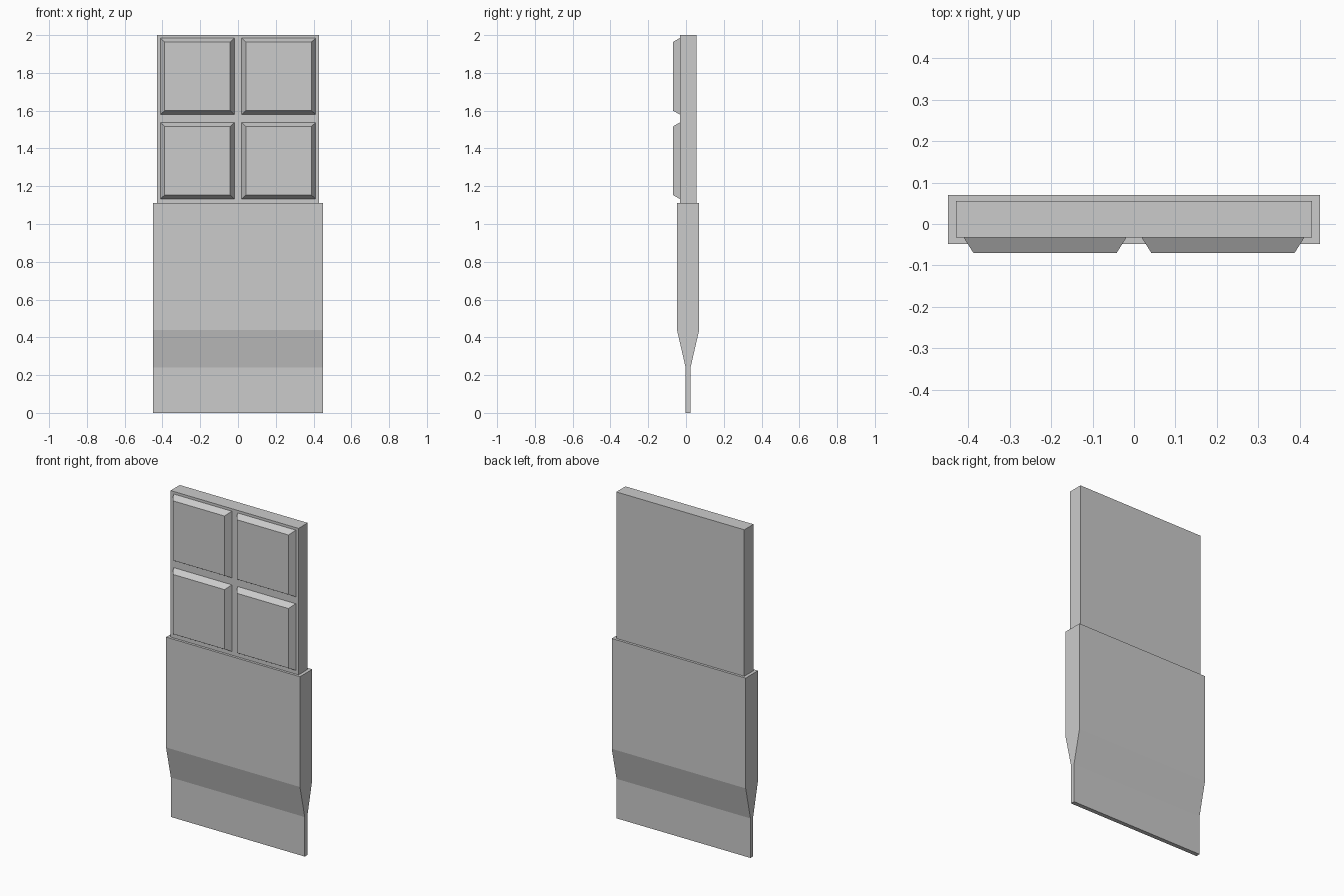
import bpy
import bmesh

cube = bpy.data.objects.get("Cube")
if cube:
    bpy.data.objects.remove(cube, do_unlink=True)

grey = bpy.data.materials.new("plain_grey")
grey.use_nodes = True
colour = (0.6, 0.6, 0.6, 1)
grey.diffuse_color = colour
grey.node_tree.nodes["Principled BSDF"].inputs["Base Color"].default_value = colour


def loft(name, rings):
    """Join matching rings of points with flat sides and cap both ends."""
    bm = bmesh.new()
    loops = [[bm.verts.new(p) for p in ring] for ring in rings]
    for a, b in zip(loops, loops[1:]):
        for i in range(len(a)):
            j = (i + 1) % len(a)
            bm.faces.new((a[i], a[j], b[j], b[i]))
    bm.faces.new(loops[0])
    bm.faces.new(loops[-1])
    bmesh.ops.recalc_face_normals(bm, faces=bm.faces)
    mesh = bpy.data.meshes.new(name)
    bm.to_mesh(mesh)
    bm.free()
    mesh.materials.append(grey)
    obj = bpy.data.objects.new(name, mesh)
    bpy.context.collection.objects.link(obj)
    return obj


def side_profile(name, half_width, profile):
    """Extrude a (y, z) outline across the width."""
    return loft(name, [[(x, y, z) for y, z in profile]
                       for x in (-half_width, half_width)])


# Lower sleeve, tapering to a thin tongue at the bottom
mid, thick, thin = 0.011, 0.059, 0.013
half = [(thin, 0), (thin, 0.24), (thick, 0.44), (thick, 1.11)]
side_profile("sleeve", 0.45,
             [(mid - t, z) for t, z in half] +
             [(mid + t, z) for t, z in reversed(half)])

# Upper slab, seated in the sleeve
side_profile("slab", 0.43, [(-0.033, 1.08), (-0.033, 2), (0.055, 2), (0.055, 1.08)])


# Four raised panels with bevelled borders
def panel(name, cx, cz):
    def ring(w, h, y):
        return [(cx + sx * w, y, cz + sz * h)
                for sx, sz in ((-1, -1), (1, -1), (1, 1), (-1, 1))]
    loft(name, [ring(0.197, 0.203, -0.032), ring(0.173, 0.181, -0.07)])


for row, cz in (("lower", 1.335), ("upper", 1.782)):
    for side, cx in (("right", -0.215), ("left", 0.215)):
        panel(f"{row}_{side}_panel", cx, cz)
